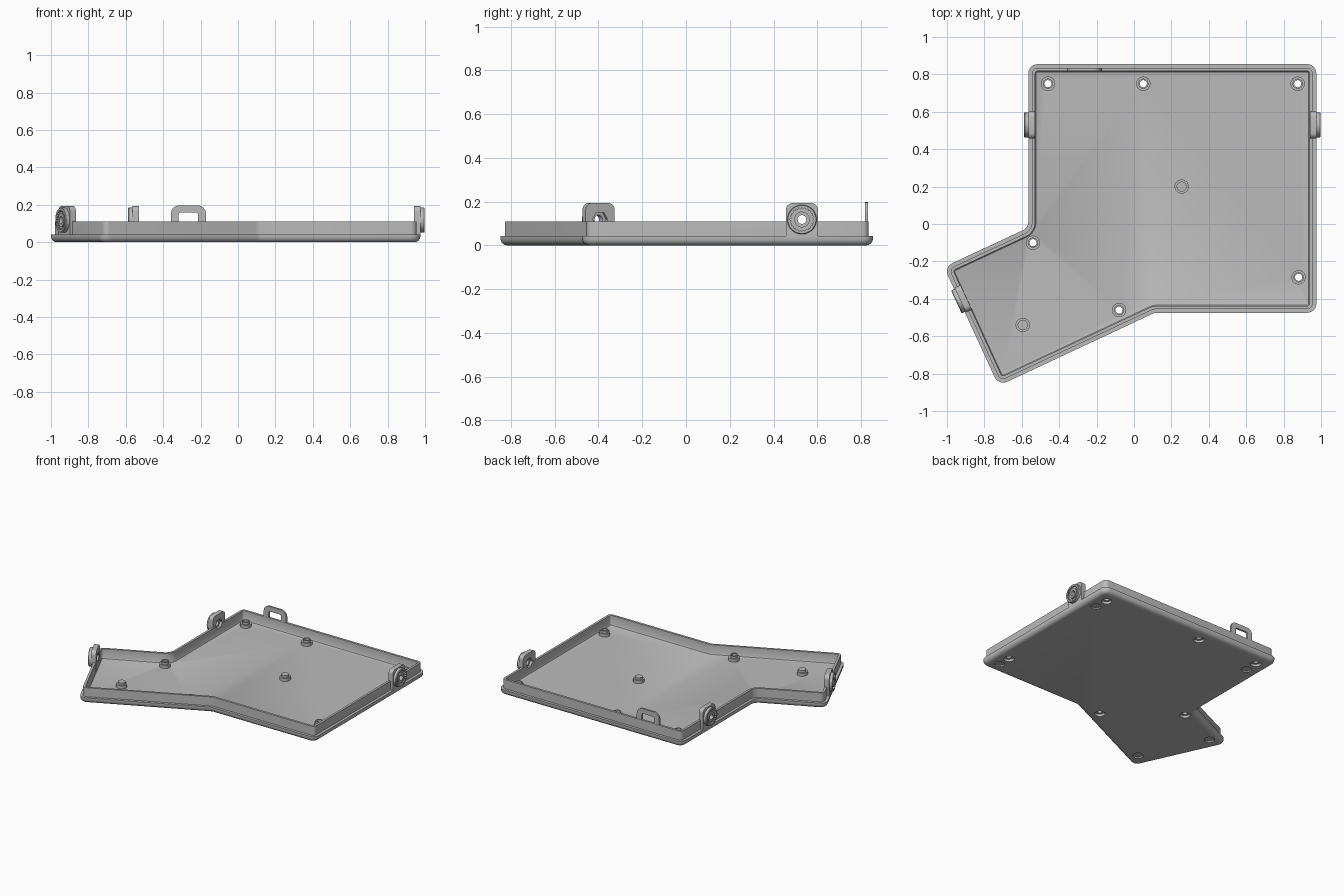
import bpy, bmesh, math
from mathutils import Vector, Matrix

cube = bpy.data.objects.get("Cube")
if cube:
    bpy.data.objects.remove(cube, do_unlink=True)

grey = bpy.data.materials.new("plain grey")
grey.use_nodes = True
grey.diffuse_color = (0.5, 0.5, 0.5, 1)
shader = next(n for n in grey.node_tree.nodes if n.type == 'BSDF_PRINCIPLED')
shader.inputs["Base Color"].default_value = (0.5, 0.5, 0.5, 1)
shader.inputs["Roughness"].default_value = 0.6


def outline(points, radii, inset=0.0, steps=6):
    """Counter-clockwise polygon, moved inwards, with rounded corners."""
    result = []
    count = len(points)
    for i in range(count):
        a, p, b = (Vector(points[j % count]) for j in (i - 1, i, i + 1))
        d1, d2 = (p - a).normalized(), (b - p).normalized()
        n1, n2 = Vector((-d1.y, d1.x)), Vector((-d2.y, d2.x))
        turn = math.atan2(n1.x * n2.y - n1.y * n2.x, n1.dot(n2))
        side = 1 if turn > 0 else -1
        radius = max(radii[i] - side * inset, 0.004)
        mitre = (n1 + n2) / (1 + n1.dot(n2))
        centre = p + mitre * (inset + side * radius)
        for k in range(steps + 1):
            normal = Matrix.Rotation(turn * k / steps, 2) @ n1
            result.append(centre - normal * side * radius)
    return result


def loft(name, loops, closed=False, matrix=Matrix()):
    """Skin a row of equal loops, either capped or joined end to end."""
    bm = bmesh.new()
    rings = [[bm.verts.new(matrix @ Vector(p)) for p in loop] for loop in loops]
    pairs = list(zip(rings, rings[1:]))
    if closed:
        pairs.append((rings[-1], rings[0]))
    else:
        bm.faces.new(rings[0])
        bm.faces.new(rings[-1])
    size = len(rings[0])
    for r, s in pairs:
        for i in range(size):
            j = (i + 1) % size
            bm.faces.new((r[i], r[j], s[j], s[i]))
    bmesh.ops.recalc_face_normals(bm, faces=bm.faces)
    mesh = bpy.data.meshes.new(name)
    bm.to_mesh(mesh)
    bm.free()
    mesh.materials.append(grey)
    obj = bpy.data.objects.new(name, mesh)
    bpy.context.collection.objects.link(obj)
    return obj


def at_height(flat, z):
    return [(p[0], p[1], z) for p in flat]


def lathe(name, profile, matrix, sides=32, closed=False):
    """Rings of (radius, height, tooth depth) around local z."""
    loops = []
    for radius, z, tooth in profile:
        ring = []
        for i in range(sides):
            t = math.tau * i / sides
            r = radius - tooth * (i % 2)
            ring.append((r * math.cos(t), r * math.sin(t), z))
        loops.append(ring)
    return loft(name, loops, closed, matrix)


def cut(obj, cutters):
    bpy.context.view_layer.objects.active = obj
    for cutter in cutters:
        cutter.hide_render = True
        mod = obj.modifiers.new("cut", 'BOOLEAN')
        mod.operation = 'DIFFERENCE'
        mod.solver = 'EXACT'
        mod.object = cutter
        bpy.ops.object.modifier_apply(modifier=mod.name)


parts, helpers = [], []

# Tray: stepped lip, thin wall and floor in one closed skin
PLAN = [(-0.565, 0.855), (-0.565, -0.02), (-1.016, -0.23), (-0.724, -0.865),
        (0.11, -0.475), (0.975, -0.475), (0.975, 0.855)]
SECTION = [(0.03, 0), (0.018, 0.003), (0.008, 0.01), (0.002, 0.02), (0, 0.032),
           (0, 0.042), (0.02, 0.042), (0.02, 0.11), (0.037, 0.11),
           (0.037, 0.046), (0.041, 0.038), (0.048, 0.035)]
tray = loft("tray", [at_height(outline(PLAN, [0.05] * len(PLAN), inset), z)
                     for inset, z in SECTION])
parts.append(tray)

# Screw bosses with counterbored holes, and two blind bosses
SCREWS = [(-0.46, 0.75), (0.05, 0.75), (0.875, 0.75), (0.88, -0.285),
          (-0.54, -0.1), (-0.08, -0.46)]
BLIND = [(0.255, 0.2), (-0.595, -0.54)]
STEP = [(0.038, 0.03, 0), (0.038, 0.058, 0), (0.027, 0.058, 0), (0.027, 0.074, 0)]
BORE = [(0.019, 0.074, 0), (0.019, 0.03, 0)]
for x, y in SCREWS:
    place = Matrix.Translation((x, y, 0))
    parts.append(lathe("screw_boss", STEP + BORE, place, closed=True))
    helpers.append(lathe("screw_cutter", [(0.036, -0.02, 0), (0.036, 0.018, 0),
                                          (0.019, 0.018, 0), (0.019, 0.1, 0)], place))
for x, y in BLIND:
    parts.append(lathe("blind_boss", STEP, Matrix.Translation((x, y, 0))))

# Shallow round foot recesses underneath
for x, y in [(0.885, 0.65), (0.885, -0.38), (-0.46, 0.65), (-0.65, -0.73), (-0.885, -0.25)]:
    helpers.append(lathe("foot_cutter", [(0.036, -0.02, 0), (0.036, 0.01, 0)],
                         Matrix.Translation((x, y, 0))))


def edge_frame(x, y, z, angle):
    """Local x along the edge, y up and z outwards."""
    out = Vector((math.cos(angle), math.sin(angle), 0))
    up = Vector((0, 0, 1))
    basis = Matrix((up.cross(out), up, out)).transposed().to_4x4()
    return Matrix.Translation((x, y, z)) @ basis


def rectangle(w, low, high):
    return [(-w, low), (w, low), (w, high), (-w, high)]


# Three toothed mounts: rounded plate, ring of teeth, nut pocket inside
MOUNTS = [("left_mount", 0.975, 0.53, 0), ("right_mount", -0.565, 0.53, math.pi),
          ("angled_mount", -0.929, -0.407, math.radians(205))]
for name, x, y, angle in MOUNTS:
    frame = edge_frame(x, y, 0.118, angle)
    shape = outline(rectangle(0.073, -0.08, 0.075), [0.005, 0.005, 0.03, 0.03])
    plate = loft(name + "_plate", [at_height(shape, -0.035), at_height(shape, 0)],
                 matrix=frame)
    hole = lathe("hole_cutter", [(0.02, -0.08, 0), (0.02, 0.05, 0)], frame)
    nut = lathe("nut_cutter", [(0.038, -0.06, 0), (0.038, -0.017, 0)], frame, 6)
    cut(plate, [hole, nut])
    helpers += [hole, nut]
    ring = lathe(name + "_toothed_ring",
                 [(0.067, -0.003, 0), (0.067, 0.019, 0), (0.064, 0.023, 0),
                  (0.055, 0.023, 0.007), (0.055, 0.012, 0.007), (0.036, 0.012, 0),
                  (0.036, 0.02, 0), (0.02, 0.02, 0), (0.02, -0.003, 0)],
                 frame, 48, True)
    parts += [plate, ring]

cut(tray, helpers)
for helper in helpers:
    bpy.data.objects.remove(helper, do_unlink=True)

# Hanging loop on the back wall
frame = edge_frame(-0.265, 0.826, 0, math.pi / 2)
outer = outline(rectangle(0.094, 0.09, 0.197), [0.005, 0.005, 0.045, 0.045])
inner = outline(rectangle(0.052, 0.111, 0.16), [0.004, 0.004, 0.012, 0.012])
parts.append(loft("hanging_loop",
                  [at_height(outer, -0.007), at_height(outer, 0.007),
                   at_height(inner, 0.007), at_height(inner, -0.007)], True, frame))

# Smooth the curved faces, keep edges crisp
bpy.ops.object.select_all(action='DESELECT')
for part in parts:
    part.select_set(True)
bpy.context.view_layer.objects.active = tray
bpy.ops.object.shade_smooth_by_angle(angle=math.radians(30))
